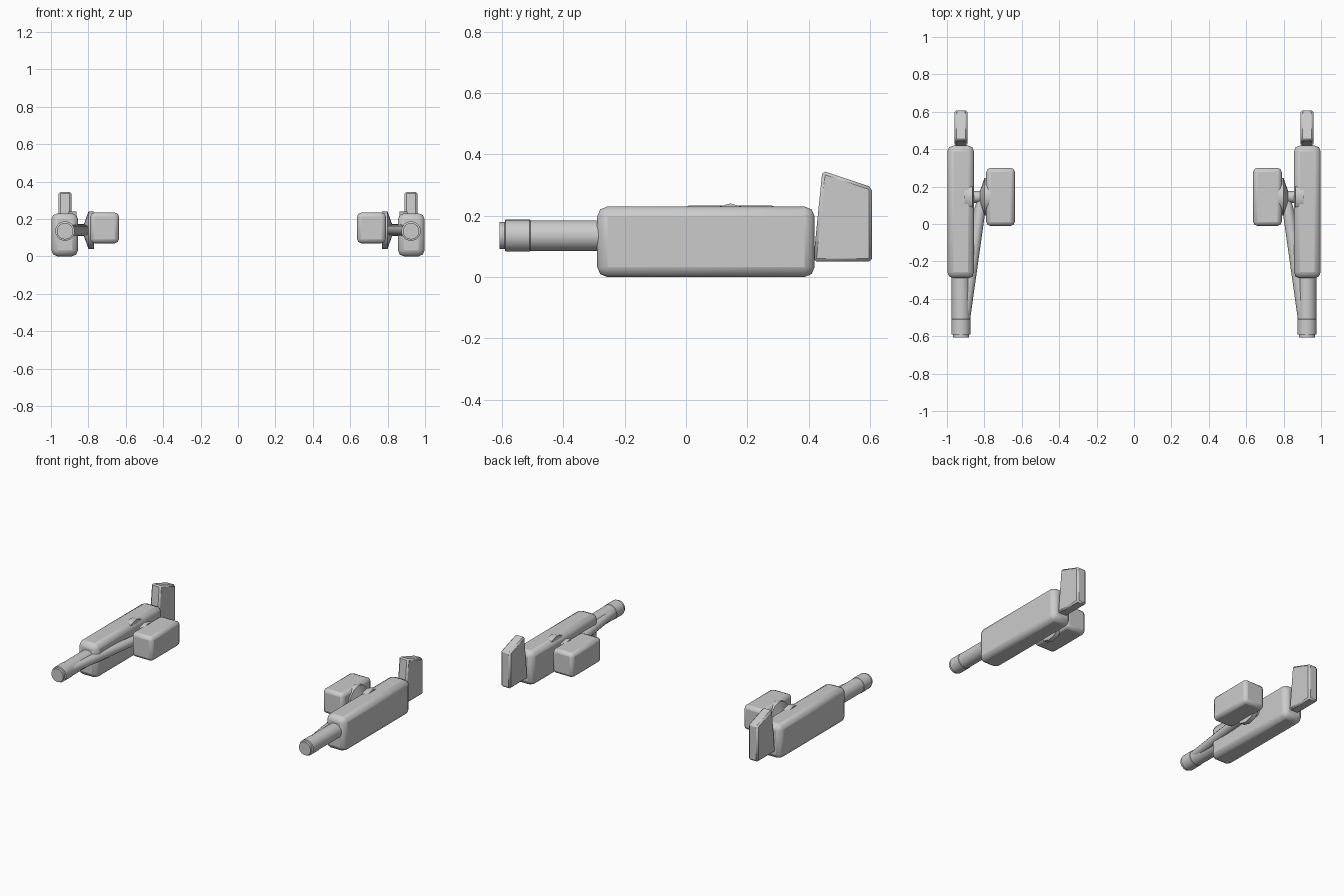
import bpy
import bmesh
from mathutils import Vector

cube = bpy.data.objects.get("Cube")
if cube:
    bpy.data.objects.remove(cube, do_unlink=True)

grey = bpy.data.materials.new("plain grey")
grey.use_nodes = True
grey.diffuse_color = (0.6, 0.6, 0.6, 1)
grey.node_tree.nodes["Principled BSDF"].inputs["Base Color"].default_value = (0.6, 0.6, 0.6, 1)


def finish(name, bm, bevel=0, segments=2):
    """Turn a bmesh into an object that is bevelled and mirrored to the other side."""
    bmesh.ops.recalc_face_normals(bm, faces=bm.faces)
    mesh = bpy.data.meshes.new(name)
    bm.to_mesh(mesh)
    bm.free()
    mesh.materials.append(grey)
    ob = bpy.data.objects.new(name, mesh)
    bpy.context.collection.objects.link(ob)
    if bevel:
        mod = ob.modifiers.new("Bevel", "BEVEL")
        mod.width = bevel
        mod.segments = segments
        mod.limit_method = "ANGLE"
    ob.modifiers.new("Mirror", "MIRROR").use_mirror_merge = False
    bpy.ops.object.select_all(action="DESELECT")
    ob.select_set(True)
    bpy.context.view_layer.objects.active = ob
    bpy.ops.object.shade_smooth_by_angle(angle=0.6)
    return ob


def box(name, low, high, bevel):
    bm = bmesh.new()
    bmesh.ops.create_cube(bm, size=1)
    low, high = Vector(low), Vector(high)
    for v in bm.verts:
        v.co = (low + high) / 2 + v.co * (high - low)
    return finish(name, bm, bevel)


def lathe(name, start, end, profile, sides):
    """Rings of (fraction along the axis, radius) joined into a closed tube."""
    bm = bmesh.new()
    start, end = Vector(start), Vector(end)
    axis = end - start
    turn = axis.to_track_quat("Z", "Y")
    rings = []
    for t, radius in profile:
        ring = bmesh.ops.create_circle(bm, segments=sides, radius=radius)["verts"]
        for v in ring:
            v.co = start + axis * t + turn @ v.co
        rings.append(ring)
    for a, b in zip(rings, rings[1:]):
        for i in range(sides):
            j = (i + 1) % sides
            bm.faces.new((a[i], a[j], b[j], b[i]))
    bm.faces.new(rings[0])
    bm.faces.new(rings[-1])
    return finish(name, bm)


# Main housing and the block hung on its inner side
box("housing", (0.855, -0.29, 0), (0.998, 0.42, 0.23), 0.033)
box("side_block", (0.637, -0.01, 0.07), (0.79, 0.30, 0.234), 0.022)

# Barrel with a slightly wider muzzle ring and a narrow tip
lathe("barrel", (0.925, -0.608, 0.135), (0.925, -0.2, 0.135),
      [(0, 0.044), (0.04, 0.044), (0.045, 0.052), (0.24, 0.052),
       (0.245, 0.05), (1, 0.05)], 32)

# Spool that carries the side block, with two flanges on one axle
lathe("block_spool", (0.77, 0.145, 0.14), (0.905, 0.145, 0.14),
      [(0, 0.1), (0.22, 0.1), (0.35, 0.05), (0.4, 0.032), (0.65, 0.032),
       (0.7, 0.1), (1, 0.1)], 12)

# Slanted strut from the spool to the muzzle
lathe("strut", (0.815, 0.14, 0.14), (0.905, -0.5, 0.14),
      [(0, 0.02), (0.1, 0.03), (1, 0.03)], 16)

# Upright tail plate with a sloping top
bm = bmesh.new()
outline = [(0.415, 0.05), (0.607, 0.05), (0.607, 0.293), (0.445, 0.347)]
face = bm.faces.new([bm.verts.new((0.89, y, z)) for y, z in outline])
side = bmesh.ops.extrude_face_region(bm, geom=[face])["geom"]
moved = [g for g in side if isinstance(g, bmesh.types.BMVert)]
bmesh.ops.translate(bm, verts=moved, vec=(0.07, 0, 0))
finish("tail_plate", bm, 0.01, 1)
